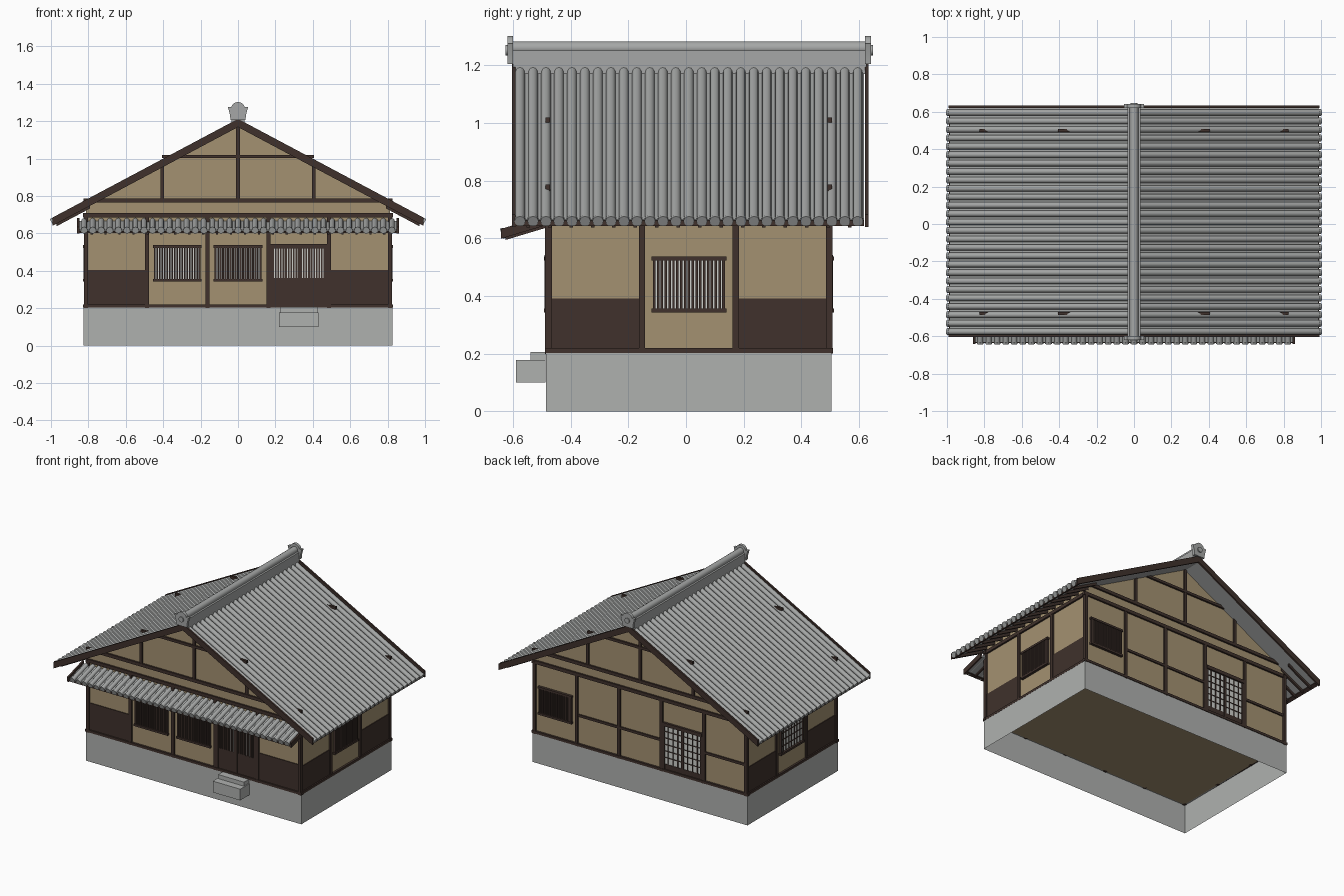
import bpy, bmesh, math
from mathutils import Vector

cube = bpy.data.objects.get("Cube")
if cube:
    bpy.data.objects.remove(cube, do_unlink=True)


def material(name, r, g, b):
    m = bpy.data.materials.new(name)
    m.use_nodes = True
    m.diffuse_color = (r, g, b, 1)
    m.node_tree.nodes["Principled BSDF"].inputs["Base Color"].default_value = (r, g, b, 1)
    return m


TIMBER = material("dark timber", 0.05, 0.031, 0.025)
PLASTER = material("tan plaster", 0.37, 0.285, 0.165)
STONE = material("grey stone", 0.43, 0.44, 0.43)
TILE = material("roof tile grey", 0.38, 0.39, 0.385)
PAPER = material("pale paper", 0.62, 0.63, 0.6)


def finish(bm, name, mat, smooth=False):
    bmesh.ops.recalc_face_normals(bm, faces=bm.faces)
    me = bpy.data.meshes.new(name)
    bm.to_mesh(me)
    bm.free()
    me.materials.append(mat)
    if smooth:
        me.polygons.foreach_set("use_smooth", [True] * len(me.polygons))
        me.set_sharp_from_angle(angle=math.radians(40))
    ob = bpy.data.objects.new(name, me)
    bpy.context.collection.objects.link(ob)
    return ob


def prism(bm, axis, profile, lo, hi):
    """Extrude a profile of (x, z) along y, or of (y, z) along x."""
    def place(p, t):
        return (t, p[0], p[1]) if axis == "x" else (p[0], t, p[1])
    a = [bm.verts.new(place(p, lo)) for p in profile]
    b = [bm.verts.new(place(p, hi)) for p in profile]
    bm.faces.new(a)
    bm.faces.new(b[::-1])
    for i in range(len(a)):
        j = (i + 1) % len(a)
        bm.faces.new((a[j], a[i], b[i], b[j]))


def box(bm, x0, x1, y0, y1, z0, z1):
    prism(bm, "y", [(x0, z0), (x1, z0), (x1, z1), (x0, z1)], y0, y1)


def rod(bm, p0, p1, r, sides=12):
    p0, p1 = Vector(p0), Vector(p1)
    d = p1 - p0
    mat = d.to_track_quat("Z", "Y").to_matrix().to_4x4()
    mat.translation = (p0 + p1) / 2
    bmesh.ops.create_cone(bm, cap_ends=True, segments=sides, radius1=r, radius2=r,
                          depth=d.length, matrix=mat)


# Wall planes of the house body
WX, YF, YB, YC = 0.812, -0.475, 0.495, 0.01


def side_box(bm, side, u0, u1, z0, z1, d1, d0=-0.01):
    """Box on one wall: u along the wall, d outward from its plane."""
    if side == "front":
        box(bm, u0, u1, YF - d1, YF - d0, z0, z1)
    elif side == "back":
        box(bm, u0, u1, YB + d0, YB + d1, z0, z1)
    elif side == "left":
        box(bm, WX + d0, WX + d1, u0, u1, z0, z1)
    else:
        box(bm, -WX - d1, -WX - d0, u0, u1, z0, z1)


# Hollow stone base, open below
bm = bmesh.new()
box(bm, -0.825, 0.825, -0.485, 0.505, 0, 0.203)
bmesh.ops.delete(bm, geom=[f for f in bm.faces if f.calc_center_median().z < 0.01], context="FACES")
finish(bm, "stone_base", STONE)

# Entrance steps
bm = bmesh.new()
box(bm, 0.22, 0.43, -0.59, -0.487, 0.1, 0.178)
box(bm, 0.226, 0.424, -0.54, -0.487, 0.178, 0.206)
finish(bm, "entrance_steps", STONE)

# Plaster body with gables
SLOPE, TOP = 0.532, 1.19


def deck_z(x):
    return TOP - SLOPE * abs(x)


bm = bmesh.new()
eave = deck_z(WX) - 0.015
prism(bm, "y", [(-WX, 0.2), (WX, 0.2), (WX, eave), (0, TOP - 0.015), (-WX, eave)], YF, YB)
finish(bm, "plaster_walls", PLASTER)

# Posts, sills, wall plates and gable beams
PITCH = 0.325
long_posts = [(i - 2.5) * PITCH for i in range(6)]
short_posts = [YC + (i - 1.5) * PITCH for i in range(4)]
bm = bmesh.new()
for side in ("front", "back", "left", "right"):
    gable = side in ("front", "back")
    half = 0.83 if gable else 0.497
    mid = 0 if gable else YC
    for u in long_posts if gable else short_posts:
        side_box(bm, side, u - 0.011, u + 0.011, 0.2, 0.7, 0.011)
    side_box(bm, side, mid - half, mid + half, 0.203, 0.22, 0.014)
    side_box(bm, side, mid - half, mid + half, 0.685, 0.708, 0.012)
    if gable:
        side_box(bm, side, -0.826, 0.826, 0.765, 0.787, 0.012, -0.004)
        side_box(bm, side, -0.405, 0.405, 1.002, 1.02, 0.012, -0.004)
        side_box(bm, side, -0.01, 0.01, 0.78, 1.18, 0.01)
        for s in (-1, 1):
            side_box(bm, side, s * 0.405 - 0.01, s * 0.405 + 0.01, 0.78, 0.96, 0.01)
for bay in (-2, 0, 1):
    side_box(bm, "back", (bay - 0.5) * PITCH, (bay + 0.5) * PITCH, 0.405, 0.422, 0.009)
finish(bm, "timber_frame", TIMBER)

# Dark boarding on the lower walls
bm = bmesh.new()
for s in (-1, 1):
    side_box(bm, "front", s * 0.65 - 0.155, s * 0.65 + 0.155, 0.21, 0.405, 0.005)
    for side in ("left", "right"):
        side_box(bm, side, YC + s * PITCH - 0.155, YC + s * PITCH + 0.155, 0.21, 0.392, 0.005)
finish(bm, "wall_boarding", TIMBER)


def bars(bm, side, u0, u1, z0, z1, count, width, d, upright=True):
    lo, hi = (u0, u1) if upright else (z0, z1)
    for i in range(1, count):
        c = lo + (hi - lo) * i / count
        a, b = c - width / 2, c + width / 2
        if upright:
            side_box(bm, side, a, b, z0, z1, d, 0)
        else:
            side_box(bm, side, u0, u1, a, b, d, 0)


def window(name, side, u, paper_grid=False):
    pane, wood = bmesh.new(), bmesh.new()
    u0, u1, z0, z1 = u - 0.12, u + 0.12, 0.35, 0.53
    side_box(pane, side, u0, u1, z0, z1, 0.003)
    for z in (z0, z1):
        side_box(wood, side, u0 - 0.01, u1 + 0.01, z - 0.007, z + 0.007, 0.018)
    for c in (u0, u1):
        side_box(wood, side, c - 0.005, c + 0.005, z0, z1, 0.015)
    if paper_grid:
        bars(wood, side, u0, u1, z0, z1, 8, 0.005, 0.007)
        bars(wood, side, u0, u1, z0, z1, 4, 0.005, 0.007, False)
    else:
        bars(wood, side, u0, u1, z0, z1, 18, 0.0085, 0.013)
    finish(pane, name + "_pane", PAPER)
    finish(wood, name + "_lattice", TIMBER)


window("front_window_right", "front", -PITCH)
window("front_window_middle", "front", 0)
window("left_window", "left", YC)
window("right_window", "right", YC, True)
window("back_window", "back", 2 * PITCH)


def door(name, side, u, panel_top, columns, rows, width):
    pane, wood = bmesh.new(), bmesh.new()
    u0, u1, z0, z1 = u - 0.15, u + 0.15, 0.21, 0.525
    side_box(pane, side, u0, u1, panel_top, z1, 0.003)
    side_box(wood, side, u0, u1, z0, panel_top, 0.006)
    side_box(wood, side, u0, u1, z1 - 0.006, z1 + 0.018, 0.015)
    for c in (u0 + 0.005, u, u1 - 0.005):
        side_box(wood, side, c - 0.008, c + 0.008, z0, z1, 0.01)
    bars(wood, side, u0, u1, panel_top, z1, columns, width, 0.009)
    bars(wood, side, u0, u1, panel_top, z1, rows, 0.005, 0.007, False)
    finish(pane, name + "_pane", PAPER)
    finish(wood, name + "_lattice", TIMBER)


door("front_door", "front", PITCH, 0.36, 22, 1, 0.0085)
door("back_door", "back", -PITCH, 0.255, 8, 6, 0.005)

# Main roof: deck, tile ribs, rafters and barge boards on both slopes
RY0, RY1, RIBS = -0.598, 0.618, 27
deck, tiles, wood = bmesh.new(), bmesh.new(), bmesh.new()
for s in (-1, 1):
    def strip(x0, x1, top, bottom):
        return [(s * x0, deck_z(x0) + top), (s * x1, deck_z(x1) + top),
                (s * x1, deck_z(x1) + bottom), (s * x0, deck_z(x0) + bottom)]
    prism(deck, "y", strip(0, 0.985, 0, -0.018), RY0, RY1)
    for i in range(RIBS):
        y = RY0 + (RY1 - RY0) * (i + 0.5) / RIBS
        rod(tiles, (0, y, TOP + 0.002), (s * 0.99, y, deck_z(0.99) + 0.002), 0.0165)
        rod(tiles, (s * 0.985, y, deck_z(0.985)), (s * 0.997, y, deck_z(0.997)), 0.019)
    prism(wood, "y", strip(0.965, 0.988, -0.002, -0.022), RY0, RY1)
    for i in range(16):
        y = -0.547 + i * 0.0743
        prism(wood, "y", strip(0.79, 0.97, -0.016, -0.036), y - 0.006, y + 0.006)
    for y in (RY0 - 0.006, RY1 + 0.003):
        prism(wood, "y", strip(0, 0.993, 0.022, -0.022), y, y + 0.012)
finish(deck, "roof_deck", TILE)
finish(tiles, "roof_tile_ribs", TILE, True)
finish(wood, "roof_timbers", TIMBER)

# Ridge cap with end ornaments
bm = bmesh.new()
box(bm, -0.034, 0.034, -0.6, 0.625, 1.17, 1.252)
rod(bm, (0, -0.6, 1.26), (0, 0.625, 1.26), 0.023, 16)
for y, out in ((-0.609, -1), (0.631, 1)):
    prism(bm, "y", [(-0.04, 1.205), (0.04, 1.205), (0.043, 1.235), (0.054, 1.275),
                    (-0.054, 1.275), (-0.043, 1.235)], y - 0.01, y + 0.01)
    rod(bm, (0, y - 0.01, 1.264), (0, y + 0.01, 1.264), 0.038, 20)
    rod(bm, (0, y, 1.252), (0, y + out * 0.017, 1.252), 0.018, 16)
finish(bm, "ridge_cap", TILE, True)

# Front canopy
deck, tiles, wood = bmesh.new(), bmesh.new(), bmesh.new()


def canopy(y0, y1, top, bottom):
    def z(y):
        return 0.665 + 0.3 * (y - YF)
    return [(y0, z(y0) + top), (y1, z(y1) + top), (y1, z(y1) + bottom), (y0, z(y0) + bottom)]


prism(deck, "x", canopy(-0.632, YF, 0, -0.012), -0.85, 0.85)
for i in range(37):
    x = (i - 18) * 0.0457
    (ya, za), (yb, zb) = canopy(-0.634, YF, 0.002, 0)[:2]
    rod(tiles, (x, ya, za), (x, yb, zb), 0.015)
    rod(tiles, (x, ya - 0.006, za - 0.003), (x, ya + 0.004, za), 0.018)
for i in range(22):
    x = (i - 10.5) * 0.0745
    prism(wood, "x", canopy(-0.625, YF, -0.01, -0.025), x - 0.006, x + 0.006)
prism(wood, "x", canopy(-0.636, -0.615, -0.006, -0.016), -0.85, 0.85)
for x in (-0.86, 0.848):
    prism(wood, "x", canopy(-0.642, YF, 0.018, -0.016), x, x + 0.012)
finish(deck, "canopy_deck", TILE)
finish(tiles, "canopy_tile_ribs", TILE, True)
finish(wood, "canopy_timbers", TIMBER)
